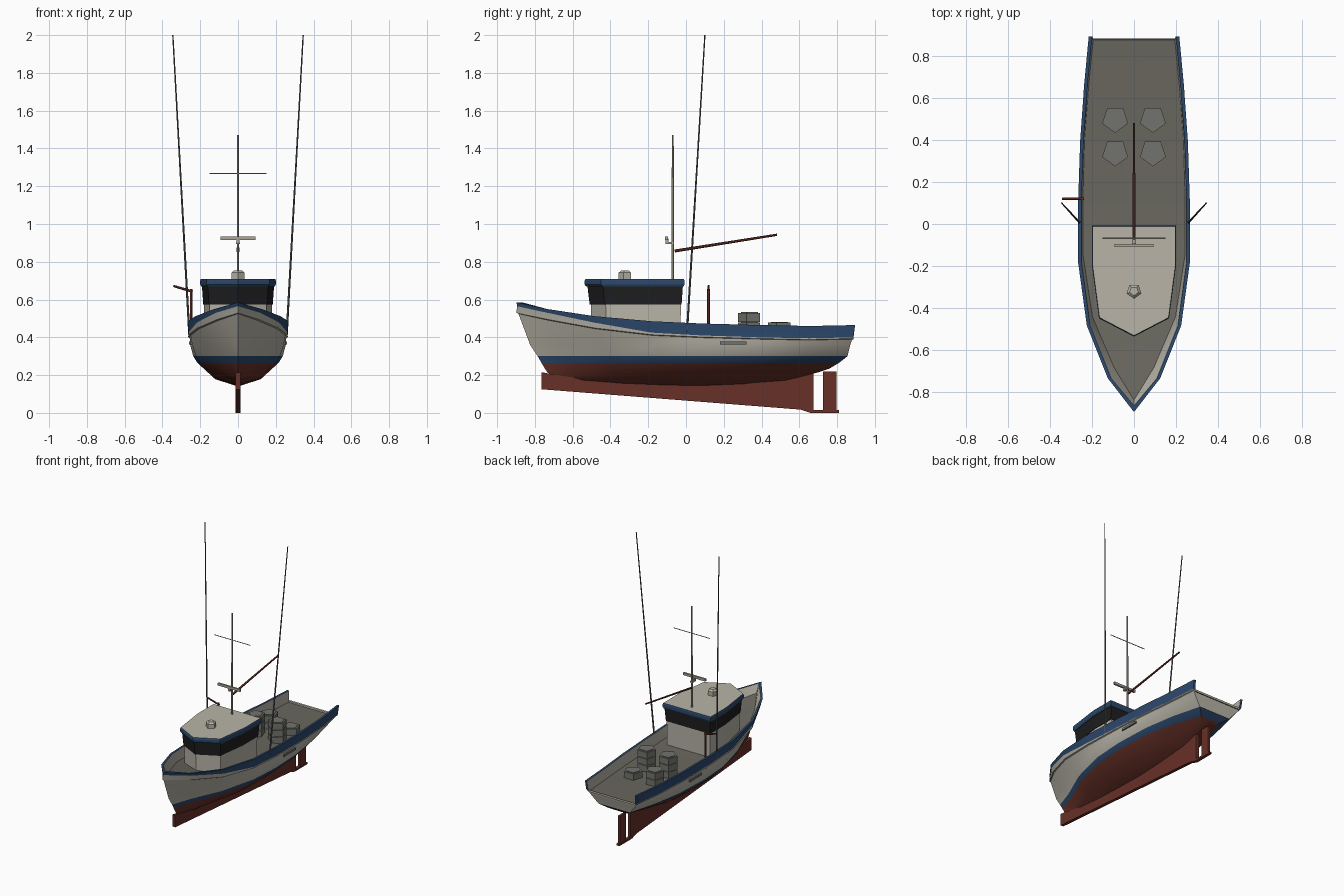
import bpy, bmesh, math
from mathutils import Vector, Matrix

cube = bpy.data.objects.get("Cube")
if cube:
    bpy.data.objects.remove(cube, do_unlink=True)


def material(name, r, g, b):
    mat = bpy.data.materials.new(name)
    mat.use_nodes = True
    mat.diffuse_color = (r, g, b, 1)
    for node in mat.node_tree.nodes:
        if node.type == 'BSDF_PRINCIPLED':
            node.inputs["Base Color"].default_value = (r, g, b, 1)
            node.inputs["Roughness"].default_value = 0.8
    return mat


RED = material("oxide red", .135, .03, .02)
BLUE = material("navy blue", .025, .065, .15)
WHITE = material("warm white", .48, .455, .39)
DECK = material("deck grey", .14, .135, .11)
GLASS = material("dark glass", .013, .013, .014)
TAN = material("mast buff", .42, .38, .31)
STEEL = material("pole grey", .11, .11, .115)
DRUM = material("drum grey", .17, .175, .155)


def finish(name, bm, mats, smooth=False):
    """Turn a bmesh into a named object with its materials."""
    bmesh.ops.recalc_face_normals(bm, faces=bm.faces)
    mesh = bpy.data.meshes.new(name)
    bm.to_mesh(mesh)
    bm.free()
    obj = bpy.data.objects.new(name, mesh)
    bpy.context.collection.objects.link(obj)
    for mat in mats:
        mesh.materials.append(mat)
    if smooth:
        bpy.ops.object.select_all(action='DESELECT')
        obj.select_set(True)
        bpy.context.view_layer.objects.active = obj
        bpy.ops.object.shade_smooth_by_angle(angle=math.radians(25))
    return obj


def rod(name, start, end, r1, r2, mat, sides=6):
    """Straight tapered bar between two points."""
    start, end = Vector(start), Vector(end)
    axis = end - start
    turn = axis.to_track_quat('Z', 'Y').to_matrix().to_4x4()
    bm = bmesh.new()
    bmesh.ops.create_cone(bm, cap_ends=True, segments=sides, radius1=r1, radius2=r2,
                          depth=axis.length,
                          matrix=Matrix.Translation((start + end) / 2) @ turn)
    return finish(name, bm, [mat])


def box(name, centre, size, mat):
    bm = bmesh.new()
    bmesh.ops.create_cube(bm, size=1, matrix=Matrix.Translation(centre) @ Matrix.Diagonal((*size, 1)))
    return finish(name, bm, [mat])


def plate(name, profile, half, mat):
    """Side profile (y, z) extruded across the centreline."""
    bm = bmesh.new()
    face = bm.faces.new([bm.verts.new((-half, y, z)) for y, z in profile])
    moved = bmesh.ops.extrude_face_region(bm, geom=[face])["geom"]
    verts = [v for v in moved if isinstance(v, bmesh.types.BMVert)]
    bmesh.ops.translate(bm, verts=verts, vec=(2 * half, 0, 0))
    return finish(name, bm, [mat])


# Hull: lengthwise rows from keel up to the rail, over the rail and onto the deck
STATIONS = [0, .09, .23, .4, .55, .72, .87, 1]


def row(bow, stern, widths, heights):
    if not isinstance(heights, list):
        heights = [heights] * len(STATIONS)
    return [Vector((w, bow + (stern - bow) * t, z))
            for t, w, z in zip(STATIONS, widths, heights)]


def shift(line, out, up, bow):
    """Copy a row sideways and upwards, keeping its bow point on the centreline."""
    moved = [p + Vector((out, 0, up)) for p in line]
    moved[0] = line[0] + Vector((0, bow, up))
    return moved


keel = row(-.71, .70, [0] * 8, [.2, .17, .155, .145, .14, .15, .165, .215])
bilge = row(-.735, .76, [0, .02, .07, .11, .12, .11, .07, .03],
            [.215, .205, .19, .18, .178, .185, .205, .235])
boot_low = row(-.765, .81, [0, .04, .135, .2, .215, .203, .15, .08], .265)
boot_top = row(-.785, .855, [0, .05, .152, .222, .237, .226, .187, .13], .30)
topside = row(-.825, .87, [0, .072, .175, .242, .253, .245, .215, .182], .36)
strake = row(-.887, .88, [0, .102, .206, .251, .255, .247, .226, .203],
             [.525, .49, .445, .41, .398, .39, .385, .39])
strake_top = shift(strake, .009, .004, -.01)
rail = row(-.895, .885, [0, .117, .219, .262, .263, .254, .234, .212],
           [.565, .53, .478, .425, .41, .40, .395, .40])
sheer = row(-.897, .895, [0, .125, .225, .267, .267, .257, .238, .216],
            [.585, .55, .512, .485, .473, .465, .46, .465])
inner = shift(sheer, -.016, 0, .03)
deck_edge = row(-.84, .885, [0, .095, .198, .243, .244, .236, .216, .194],
                [.52, .485, .44, .40, .385, .38, .38, .385])
deck_mid = [Vector((0, p.y, p.z)) for p in deck_edge]

rows = [keel, bilge, boot_low, boot_top, topside, strake, strake_top, rail,
        sheer, inner, deck_edge, deck_mid]
paint = [RED, RED, BLUE, WHITE, WHITE, WHITE, WHITE, BLUE, BLUE, WHITE, DECK]
hull_mats = [RED, BLUE, WHITE, DECK]

bm = bmesh.new()
grid = [[bm.verts.new(p) for p in line] for line in rows]
for low, high, mat in zip(grid, grid[1:], paint):
    for i in range(len(STATIONS) - 1):
        face = bm.faces.new((low[i], low[i + 1], high[i + 1], high[i]))
        face.material_index = hull_mats.index(mat)
# Transom strips, open above deck level
ends = [line[-1] for line in grid]
rail_at = rows.index(rail)
mids = [bm.verts.new((0, v.co.y, v.co.z)) for v in ends[:rail_at + 1]]
for i in range(rail_at):
    face = bm.faces.new((ends[i], ends[i + 1], mids[i + 1], mids[i]))
    face.material_index = hull_mats.index(paint[i])
sill = bm.faces.new((ends[rail_at], ends[-2], ends[-1], mids[-1]))
sill.material_index = hull_mats.index(WHITE)
post = bm.faces.new(ends[rail_at:-1])
post.material_index = hull_mats.index(BLUE)
bmesh.ops.remove_doubles(bm, verts=bm.verts, dist=.0001)
bmesh.ops.mirror(bm, geom=bm.verts[:] + bm.edges[:] + bm.faces[:], axis='X', merge_dist=.0005)
finish("hull", bm, hull_mats, smooth=True)

# Keel, heel shoe and rudder
plate("keel_fin", [(-.765, .215), (-.765, .125), (.675, .012), (.675, .21), (0, .16), (-.5, .17)], .012, RED)
plate("heel_shoe", [(.6, .02), (.66, 0), (.81, 0), (.81, .014), (.67, .014)], .012, RED)
plate("rudder", [(.725, .012), (.797, .012), (.797, .22), (.725, .22)], .008, RED)


# Wheelhouse: one plan outline stacked at several heights
def house(name, levels, wall, cap):
    half = [(.2, -.008), (.2, -.2), (.167, -.45), (0, -.537)]
    outline = half + [(-x, y) for x, y in half[-2::-1]]
    centre = -.2
    bm = bmesh.new()
    rings = [[bm.verts.new((x * s, centre + (y - centre) * s, z)) for x, y in outline]
             for z, s in levels]
    count = len(outline)
    for a, b in zip(rings, rings[1:]):
        for i in range(count):
            j = (i + 1) % count
            bm.faces.new((a[i], a[j], b[j], b[i]))
    bm.faces.new(rings[0])
    bm.faces.new(rings[-1]).material_index = 1
    finish(name, bm, [wall, cap])


house("cabin_walls", [(.38, .89), (.575, .9)], WHITE, WHITE)
house("cabin_windows", [(.573, .92), (.672, .955)], GLASS, GLASS)
house("cabin_roof", [(.668, .97), (.68, 1), (.7, 1), (.71, .985)], BLUE, WHITE)

# Roof dome
rod("dome_base", (0, -.32, .705), (0, -.32, .742), .037, .037, WHITE, 5)
rod("dome_cap", (0, -.32, .742), (0, -.32, .754), .037, .022, WHITE, 5)

# Mast with crossbar, scanner and boom
rod("mast", (0, -.07, .7), (0, -.07, 1.47), .007, .005, TAN)
rod("mast_crossbar", (-.15, -.068, 1.267), (.15, -.068, 1.267), .003, .003, TAN)
box("scanner_bar", (0, -.103, .925), (.185, .014, .018), TAN)
box("scanner_post", (0, -.1, .91), (.016, .016, .026), TAN)
box("scanner_bracket", (0, -.085, .9), (.02, .045, .01), TAN)
rod("boom", (0, -.06, .857), (0, .482, .943), .008, .006, RED)

# Outrigger poles and side strakes, one of each per side
for side, label in ((1, "left"), (-1, "right")):
    rod("outrigger_pole_" + label, (side * .258, .005, .42), (side * .345, .1, 2),
        .006, .0035, STEEL)
    box("rubbing_pad_" + label, (side * .253, .25, .37), (.014, .14, .016), DRUM)

# Hauling davit on the right rail
rod("davit_post", (-.247, .12, .38), (-.247, .12, .655), .008, .008, RED)
rod("davit_arm", (-.24, .12, .642), (-.342, .12, .672), .007, .006, RED)

# Stacked five-sided pots on the aft deck
stacks = [(-.09, .34, 3), (.09, .34, 3), (-.09, .5, 2), (.09, .5, 1)]
for n, (x, y, layers) in enumerate(stacks):
    for k in range(layers):
        z = .38 + k * .051
        pot = rod(f"pot_{n}_{k}", (0, 0, z), (0, 0, z + .047), .065, .065, DRUM, 5)
        pot.location = (x, y, 0)
        rod(f"pot_foot_{n}_{k}", (x, y, z + .046), (x, y, z + .051), .05, .05, DRUM, 5)
